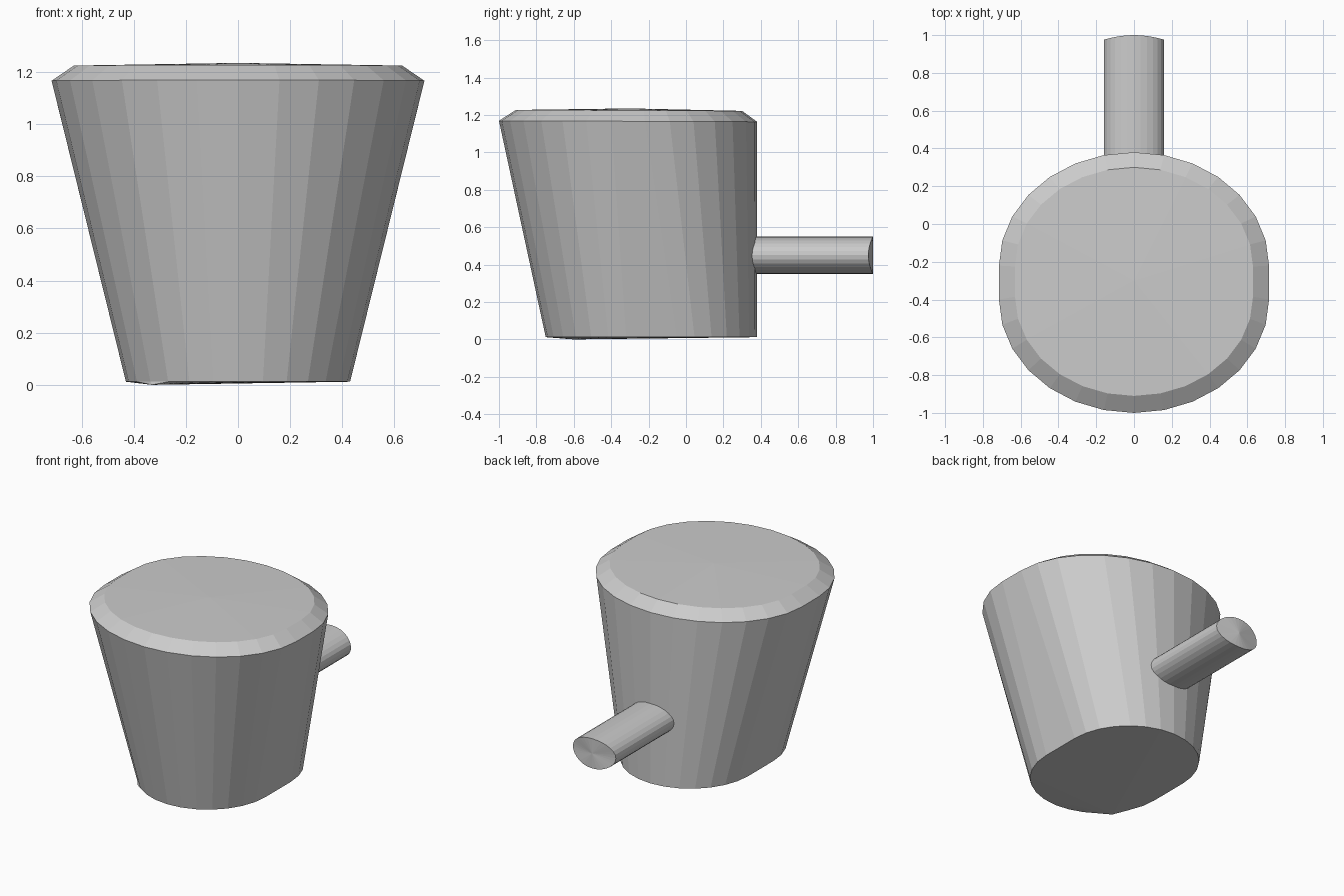
import bpy, bmesh
from math import sin, cos, pi

if "Cube" in bpy.data.objects:
    bpy.data.objects.remove(bpy.data.objects["Cube"])

HALF = 14  # segments per rounded end


def oval(rx, y0, y1, straight, z, tilt=0.0):
    """Closed oval ring: two half ellipses joined by short straight sides."""
    ry = (y1 - y0 - straight) / 2
    pts = []
    for side in (1, -1):
        cy = y1 - ry if side > 0 else y0 + ry
        for i in range(HALF + 1):
            a = pi * i / HALF
            y = cy + side * ry * sin(a)
            pts.append((side * rx * cos(a), y, z - tilt * y))
    return pts


def loft(name, rings):
    """Bridge rings of equal length; returns object bmesh and ring vertices."""
    bm = bmesh.new()
    loops = [[bm.verts.new(p) for p in r] for r in rings]
    for a, b in zip(loops, loops[1:]):
        n = len(a)
        for i in range(n):
            j = (i + 1) % n
            bm.faces.new((a[i], a[j], b[j], b[i]))
    return bm, loops


def fan(bm, loop, tip):
    v = bm.verts.new(tip)
    for i in range(len(loop)):
        bm.faces.new((loop[i - 1], loop[i], v))


def finish(name, bm):
    bmesh.ops.recalc_face_normals(bm, faces=bm.faces)
    mesh = bpy.data.meshes.new(name)
    bm.to_mesh(mesh)
    bm.free()
    obj = bpy.data.objects.new(name, mesh)
    bpy.context.collection.objects.link(obj)


# Tapered cup body with a straight back, chamfered rim and slightly domed top
bm, loops = loft("body", [
    oval(0.43, -0.75, 0.38, 0.27, 0.012),
    oval(0.715, -1.0, 0.38, 0.18, 1.165, 0.004),
    oval(0.63, -0.91, 0.30, 0.16, 1.223, 0.004),
])
fan(bm, loops[0], (-0.33, -0.6, 0.0))
fan(bm, loops[2], (0, -0.3, 1.235))
finish("body", bm)

# Oval stub handle at the back, ends gently curved
N = 28


def handle_ring(y):
    return [(0.16 * cos(a), y - 0.025 * cos(a) ** 2, 0.45 + 0.1 * sin(a))
            for a in (2 * pi * i / N for i in range(N))]


bm, loops = loft("handle", [handle_ring(0.365), handle_ring(1.0)])
fan(bm, loops[0], (0, 0.36, 0.45))
fan(bm, loops[1], (0, 1.0, 0.45))
finish("handle", bm)
